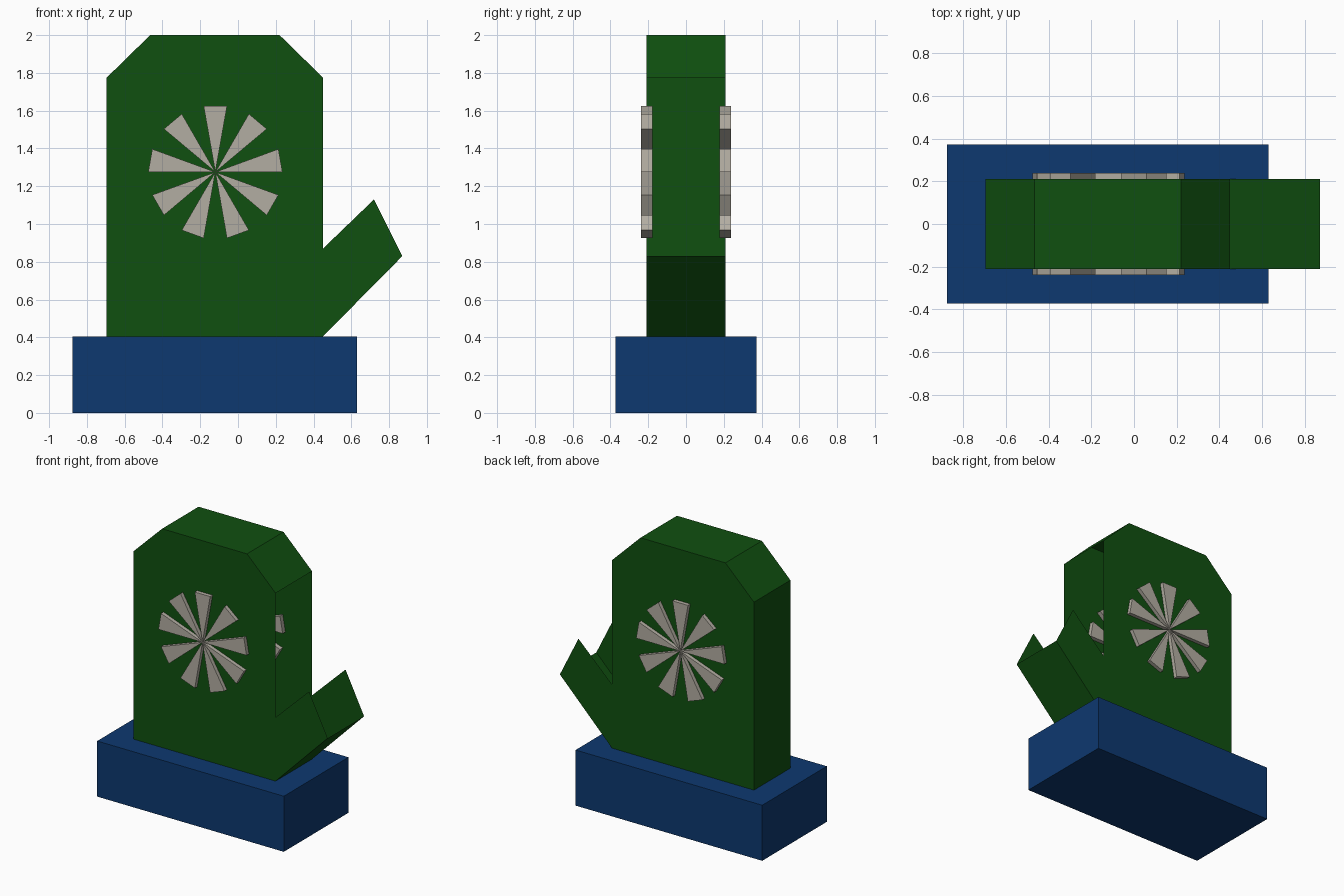
import bpy
import bmesh
from math import radians
from mathutils import Matrix, Vector

cube = bpy.data.objects.get("Cube")
if cube:
    bpy.data.objects.remove(cube)


def material(name, rgb):
    mat = bpy.data.materials.new(name)
    mat.use_nodes = True
    mat.diffuse_color = (*rgb, 1)
    mat.node_tree.nodes["Principled BSDF"].inputs["Base Color"].default_value = (*rgb, 1)
    return mat


def finish(name, bm, mat):
    mesh = bpy.data.meshes.new(name)
    bm.to_mesh(mesh)
    bm.free()
    mesh.materials.append(mat)
    obj = bpy.data.objects.new(name, mesh)
    bpy.context.collection.objects.link(obj)
    return obj


def prism(bm, outline, y0, y1, open_sides=()):
    """Extrude an (x, z) outline along y, leaving the listed sides open."""
    front = [bm.verts.new((x, y0, z)) for x, z in outline]
    back = [bm.verts.new((x, y1, z)) for x, z in outline]
    faces = [bm.faces.new(front), bm.faces.new(back[::-1])]
    n = len(outline)
    for i in range(n):
        if i not in open_sides:
            j = (i + 1) % n
            faces.append(bm.faces.new((front[j], front[i], back[i], back[j])))
    return faces


green = material("mitten green", (0.005, 0.08, 0.005))
blue = material("cuff blue", (0.004, 0.04, 0.16))
grey = material("warm grey", (0.45, 0.42, 0.36))

# Cuff block
bm = bmesh.new()
prism(bm, [(-0.875, 0), (0.63, 0), (0.63, 0.405), (-0.875, 0.405)], -0.372, 0.372)
finish("cuff", bm, blue)

# Hollow mitten: open at the thumb tip, thumb top, inner side and wrist
outline = [(-0.695, 0.405), (0.45, 0.405), (0.87, 0.83), (0.72, 1.13), (0.45, 0.87),
           (0.45, 1.775), (0.22, 2.0), (-0.465, 2.0), (-0.695, 1.775)]
bm = bmesh.new()
prism(bm, outline, -0.21, 0.21, open_sides=(0, 2, 3, 4))
finish("mitten", bm, green)

# Nine-spoke star on each side, sunk partly through the wall
centre = Vector((-0.12, 0, 1.275))
for name, y0, y1 in (("front_star", -0.238, -0.178), ("back_star", 0.178, 0.238)):
    bm = bmesh.new()
    for k in range(9):
        faces = prism(bm, [(0, 0), (0.062, 0.35), (-0.062, 0.35)], y0, y1)
        verts = list({v for f in faces for v in f.verts})
        turn = Matrix.Translation(centre) @ Matrix.Rotation(radians(40 * k), 4, "Y")
        bmesh.ops.transform(bm, matrix=turn, verts=verts)
    finish(name, bm, grey)
